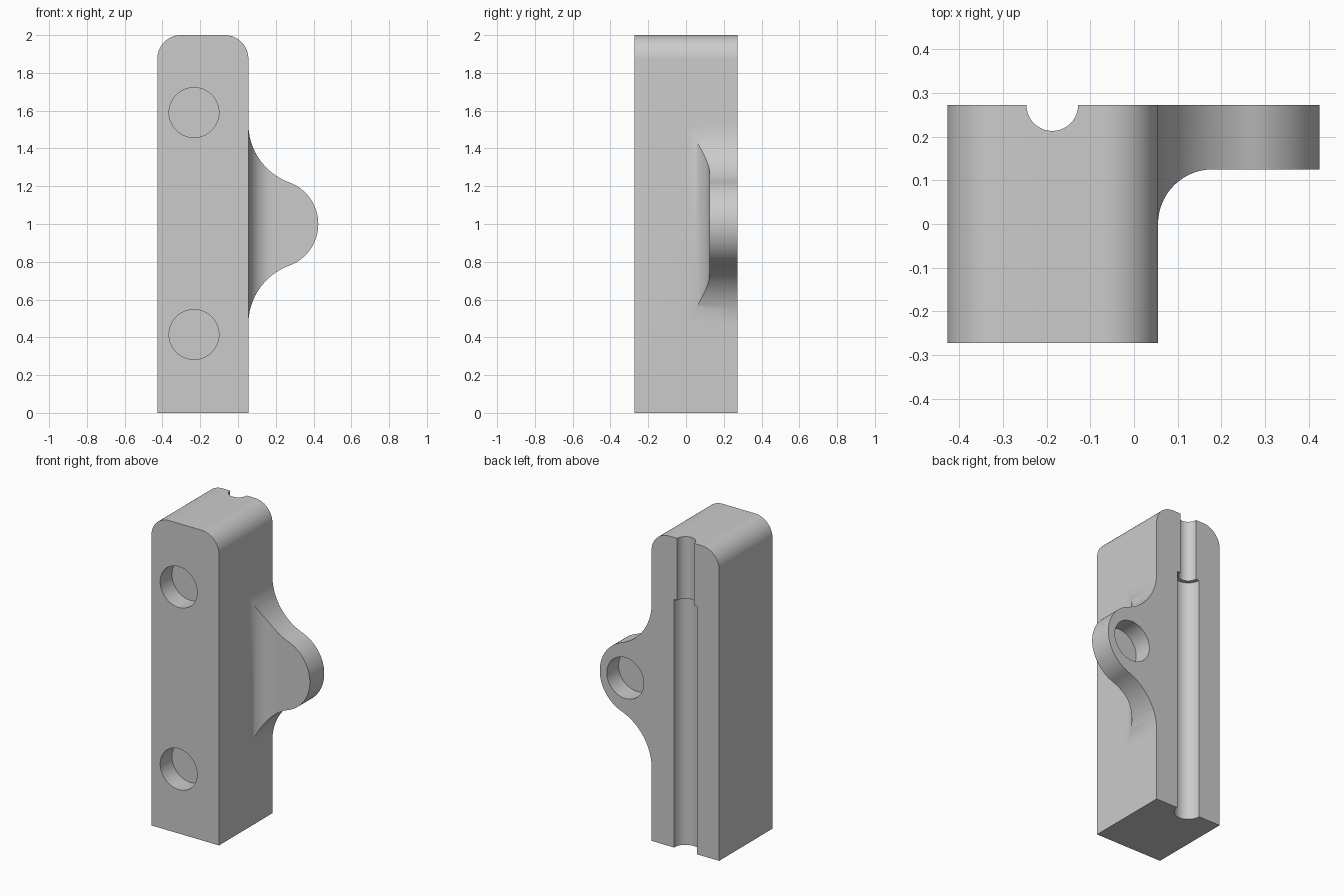
import bpy, bmesh
from math import pi, cos, sin, atan2
from mathutils import Vector

old = bpy.data.objects.get("Cube")
if old:
    bpy.data.objects.remove(old, do_unlink=True)

grey = bpy.data.materials.new("light_grey")
grey.use_nodes = True
grey.diffuse_color = (0.6, 0.6, 0.6, 1)
grey.node_tree.nodes["Principled BSDF"].inputs["Base Color"].default_value = (0.6, 0.6, 0.6, 1)

LEFT, RIGHT = -0.427, 0.055
FRONT, BACK = -0.272, 0.272


def arc(cx, cy, r, a0, a1, n=24):
    return [(cx + r * cos(a0 + (a1 - a0) * i / n), cy + r * sin(a0 + (a1 - a0) * i / n))
            for i in range(n + 1)]


def prism(name, points, axis, lo, hi):
    """Extrude a 2D outline along y (points are x, z) or z (points are x, y)."""
    bm = bmesh.new()
    place = (lambda a, b: (a, lo, b)) if axis == "y" else (lambda a, b: (a, b, lo))
    face = bm.faces.new([bm.verts.new(place(a, b)) for a, b in points])
    out = bmesh.ops.extrude_face_region(bm, geom=[face])
    step = Vector((0, hi - lo, 0)) if axis == "y" else Vector((0, 0, hi - lo))
    verts = [v for v in out["geom"] if isinstance(v, bmesh.types.BMVert)]
    bmesh.ops.translate(bm, vec=step, verts=verts)
    bmesh.ops.recalc_face_normals(bm, faces=bm.faces)
    mesh = bpy.data.meshes.new(name)
    bm.to_mesh(mesh)
    bm.free()
    mesh.materials.append(grey)
    obj = bpy.data.objects.new(name, mesh)
    bpy.context.collection.objects.link(obj)
    return obj


def combine(target, other, operation):
    """Apply a boolean and discard the helper."""
    mod = target.modifiers.new(operation, "BOOLEAN")
    mod.operation, mod.solver, mod.object = operation, "EXACT", other
    bpy.ops.object.select_all(action="DESELECT")
    target.select_set(True)
    bpy.context.view_layer.objects.active = target
    bpy.ops.object.modifier_apply(modifier=mod.name)
    bpy.data.objects.remove(other, do_unlink=True)


def cylinder(name, x, other, r, axis, lo, hi):
    return prism(name, arc(x, other, r, 0, 2 * pi, 64)[:-1], axis, lo, hi)


# Main block with rounded top corners
R = 0.125
outline = [(LEFT, 0), (RIGHT, 0)]
outline += arc(RIGHT - R, 2 - R, R, 0, pi / 2)
outline += arc(LEFT + R, 2 - R, R, pi / 2, pi)
block = prism("mounting_block", outline, "y", FRONT, BACK)

# Side ear: round lobe flaring tangentially into the block
lobe_r, flare_h = 0.235, 0.53
lobe_x = 0.425 - lobe_r
a = lobe_x - RIGHT
flare_r = (a * a + flare_h ** 2 - lobe_r ** 2) / (2 * (a + lobe_r))
t = atan2(flare_h, RIGHT + flare_r - lobe_x)
upper = arc(lobe_x, 1, lobe_r, 0, t)
upper += arc(RIGHT + flare_r, 1 + flare_h, flare_r, pi + t, pi)[1:]
upper.append((-0.05, 1 + flare_h))
lower = [(x, 2 - z) for x, z in reversed(upper[1:])]
ear = prism("side_ear", upper + lower, "y", -0.1, BACK)

# Plan shape of the ear: thin plate with a concave fillet at its root
fillet, plate = 0.125, 0.125
plan = [(-0.2, BACK), (-0.2, plate - fillet)]
plan += arc(RIGHT + fillet, plate - fillet, fillet, pi, pi / 2)
plan += [(0.6, plate), (0.6, BACK)]
combine(ear, prism("ear_plan", plan, "z", 0.2, 1.8), "INTERSECT")
combine(block, ear, "UNION")

# Blind holes: two in the front, one in the back of the ear
for z in (0.415, 1.59):
    combine(block, cylinder("front_hole", -0.233, z, 0.132, "y", FRONT - 0.1, FRONT + 0.12),
            "DIFFERENCE")
combine(block, cylinder("ear_hole", 0.243, 1, 0.132, "y", BACK - 0.12, BACK + 0.1), "DIFFERENCE")

# Stepped half-round groove down the back
combine(block, cylinder("narrow_groove", -0.187, BACK, 0.059, "z", 1.5, 2.1), "DIFFERENCE")
combine(block, cylinder("wide_groove", -0.187, BACK, 0.083, "z", -0.1, 1.6), "DIFFERENCE")

bpy.ops.object.select_all(action="DESELECT")
block.select_set(True)
bpy.context.view_layer.objects.active = block
bpy.ops.object.shade_smooth_by_angle(angle=pi / 6)
